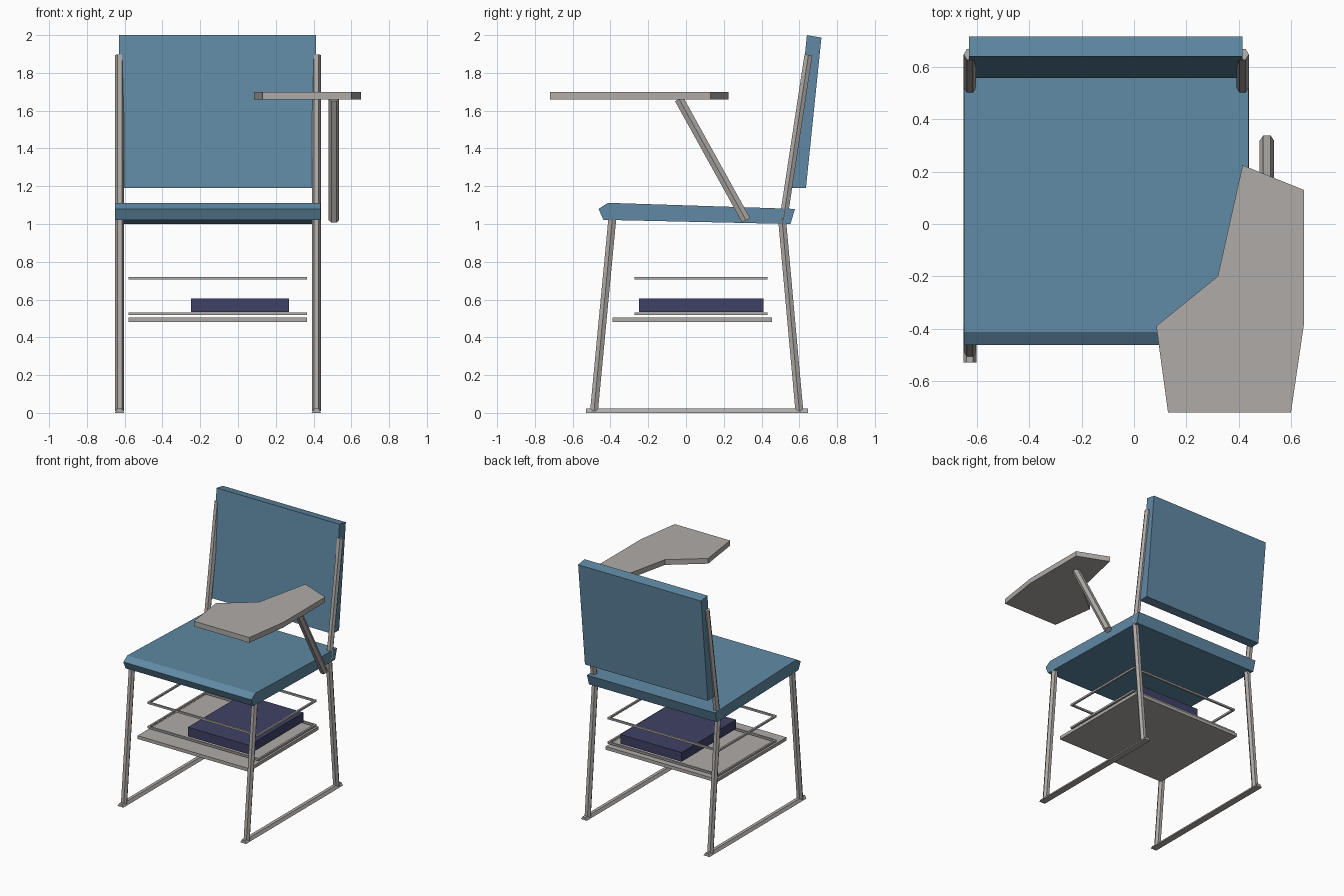
import bpy, bmesh, math
from mathutils import Vector, Matrix

cube = bpy.data.objects.get("Cube")
if cube:
    bpy.data.objects.remove(cube, do_unlink=True)


def material(name, rgb):
    m = bpy.data.materials.new(name)
    m.use_nodes = True
    m.diffuse_color = (*rgb, 1)
    m.node_tree.nodes["Principled BSDF"].inputs["Base Color"].default_value = (*rgb, 1)
    return m


BLUE = material("blue plastic", (0.115, 0.25, 0.37))
GREY = material("grey metal", (0.43, 0.41, 0.39))
NAVY = material("navy cover", (0.05, 0.053, 0.13))


def finish(name, bm, mat):
    bmesh.ops.recalc_face_normals(bm, faces=bm.faces)
    me = bpy.data.meshes.new(name)
    bm.to_mesh(me)
    bm.free()
    me.materials.append(mat)
    ob = bpy.data.objects.new(name, me)
    bpy.context.collection.objects.link(ob)
    return ob


def prism(name, points, depth, mat):
    """Extrude a 3D outline along the depth vector."""
    bm = bmesh.new()
    face = bm.faces.new([bm.verts.new(p) for p in points])
    ext = bmesh.ops.extrude_face_region(bm, geom=[face])
    verts = [v for v in ext["geom"] if isinstance(v, bmesh.types.BMVert)]
    bmesh.ops.translate(bm, verts=verts, vec=depth)
    return finish(name, bm, mat)


def side_prism(name, profile, x0, x1, mat):
    return prism(name, [(x0, y, z) for y, z in profile], (x1 - x0, 0, 0), mat)


def box(name, x0, x1, y0, y1, z0, z1, mat):
    return side_prism(name, [(y0, z0), (y1, z0), (y1, z1), (y0, z1)], x0, x1, mat)


def tube(name, x, start, end, radius):
    """Six-sided tube in a side plane, with corners pointing along x."""
    a, b = Vector((x, *start)), Vector((x, *end))
    axis = b - a
    across = axis.normalized().cross(Vector((1, 0, 0)))
    ring = []
    for i in range(6):
        t = i * math.pi / 3
        ring.append(a + radius * (math.cos(t) * Vector((1, 0, 0)) + math.sin(t) * across))
    return prism(name, ring, axis, GREY)


# Seat and backrest
side_prism("seat", [(-0.463, 1.08), (-0.413, 1.112), (0.577, 1.08), (0.553, 1.0),
                    (-0.437, 1.022)], -0.65, 0.437, BLUE)
side_prism("backrest", [(0.558, 1.19), (0.635, 1.19), (0.717, 1.987), (0.64, 2.0)],
           -0.63, 0.414, BLUE)

# Legs, back posts and floor runners on both sides
for side, x in (("right", -0.627), ("left", 0.415)):
    tube(side + "_front_leg", x, (-0.487, 0.01), (-0.39, 1.03), 0.024)
    tube(side + "_back_leg", x, (0.6, 0.01), (0.508, 1.03), 0.024)
    tube(side + "_back_post", x, (0.515, 1.02), (0.648, 1.895), 0.024)
    section = [(-0.025, 0), (0.025, 0), (0.0125, 0.022), (-0.0125, 0.022)]
    prism(side + "_floor_runner", [(x + u, -0.53, z) for u, z in section],
          (0, 1.175, 0), GREY)

# Writing tablet and its support arm
outline = [(0.13, -0.72), (0.6, -0.72), (0.65, -0.38), (0.65, 0.13),
           (0.415, 0.225), (0.32, -0.2), (0.085, -0.39)]
prism("writing_tablet", [(x, y, 1.66) for x, y in outline], (0, 0, 0.04), GREY)
tube("tablet_arm", 0.508, (0.318, 1.02), (-0.037, 1.662), 0.028)

# Shelf, wire basket rails and the book
box("shelf", -0.58, 0.365, -0.39, 0.455, 0.48, 0.505, GREY)
for name, z in (("lower", 0.525), ("upper", 0.712)):
    w = 0.007
    for end, y in (("front", -0.265), ("back", 0.425)):
        box(f"{name}_{end}_rail", -0.58, 0.365, y - w, y + w, z - w, z + w, GREY)
    for end, x in (("right", -0.573), ("left", 0.358)):
        box(f"{name}_{end}_rail", x - w, x + w, -0.258, 0.418, z - w, z + w, GREY)
box("book", -0.25, 0.27, -0.25, 0.41, 0.535, 0.605, NAVY)
